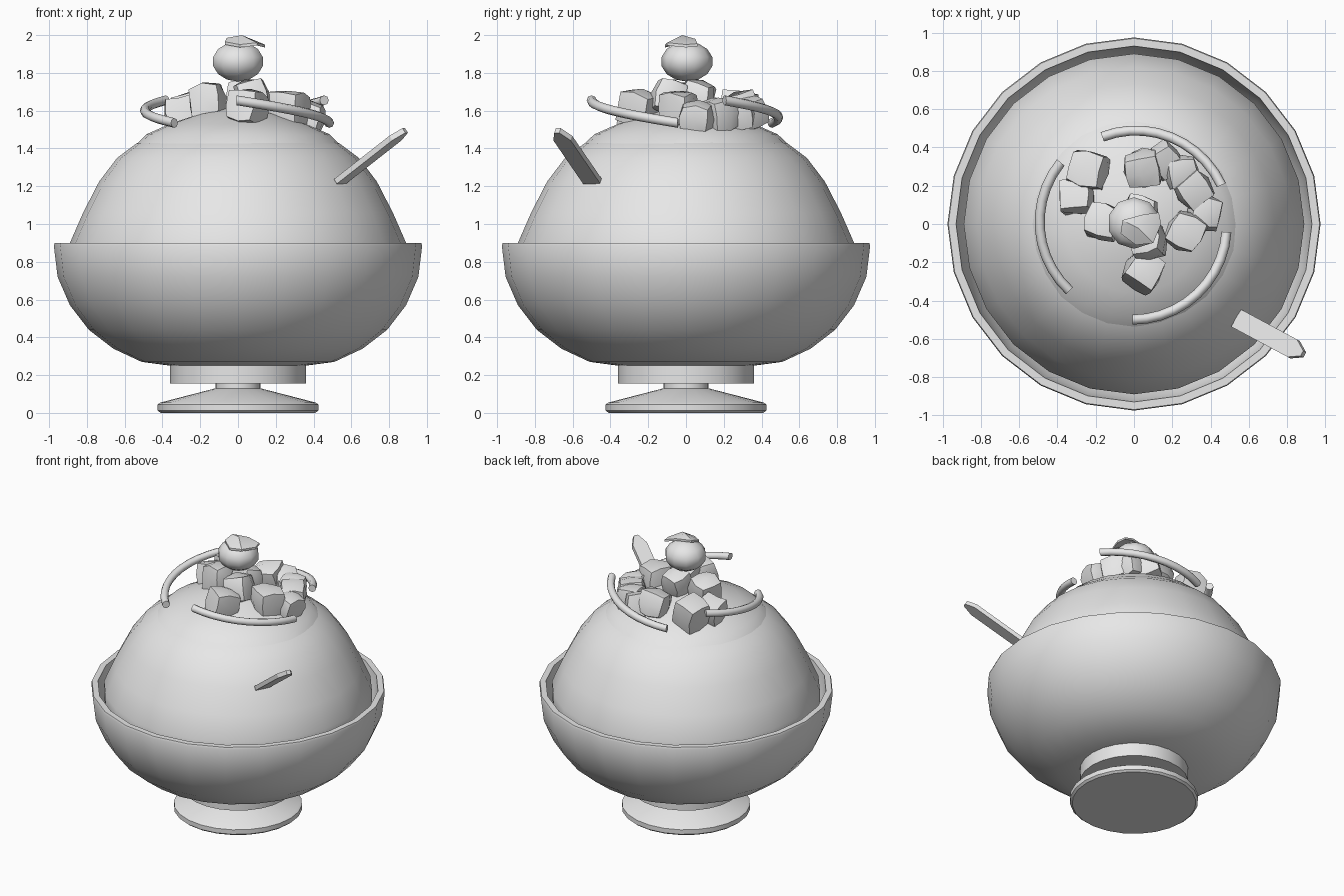
import bpy, bmesh, math, random
from mathutils import Vector, Matrix, Euler

if "Cube" in bpy.data.objects:
    bpy.data.objects.remove(bpy.data.objects["Cube"])
random.seed(4)

grey = bpy.data.materials.new("plain_grey")
grey.use_nodes = True
COLOUR = (0.8, 0.8, 0.8, 1)
grey.diffuse_color = COLOUR
grey.node_tree.nodes["Principled BSDF"].inputs["Base Color"].default_value = COLOUR


def finish(bm, name, angle=35):
    bmesh.ops.recalc_face_normals(bm, faces=bm.faces)
    mesh = bpy.data.meshes.new(name)
    bm.to_mesh(mesh)
    bm.free()
    mesh.materials.append(grey)
    ob = bpy.data.objects.new(name, mesh)
    bpy.context.collection.objects.link(ob)
    bpy.ops.object.select_all(action="DESELECT")
    ob.select_set(True)
    bpy.context.view_layer.objects.active = ob
    bpy.ops.object.shade_smooth_by_angle(angle=math.radians(angle))
    return ob


def skin(bm, rings):
    """Join successive closed rings of vertices with quads."""
    for a, b in zip(rings, rings[1:]):
        n = len(a)
        for i in range(n):
            j = (i + 1) % n
            bm.faces.new((a[i], a[j], b[j], b[i]))


def lathe(name, profile, sides=24, angle=35, wobble=None):
    """Revolve (radius, height) points about z, closing both ends."""
    bm = bmesh.new()
    rings = []
    for k, (r, z) in enumerate(profile):
        ring = []
        for i in range(sides):
            t = 2 * math.pi * i / sides
            dr, dz = wobble(k, i) if wobble else (0, 0)
            ring.append(bm.verts.new(((r + dr) * math.cos(t), (r + dr) * math.sin(t), z + dz)))
        rings.append(ring)
    skin(bm, rings)
    bm.faces.new(rings[0])
    bm.faces.new(rings[-1])
    return finish(bm, name, angle)


# Bowl, with its foot ring, wall and hollow inside
lathe("bowl", [(0.36, 0.155), (0.36, 0.25), (0.51, 0.27), (0.66, 0.34), (0.79, 0.44),
               (0.89, 0.57), (0.955, 0.72), (0.975, 0.885), (0.97, 0.9), (0.93, 0.9),
               (0.91, 0.73), (0.85, 0.6), (0.74, 0.47), (0.5, 0.33), (0.1, 0.3)])

# Pedestal under the bowl
lathe("pedestal", [(0.41, 0), (0.425, 0.012), (0.425, 0.045), (0.41, 0.055),
                   (0.12, 0.13), (0.12, 0.17)], angle=25)

# Heaped dome
lathe("ice_dome", [(0.7, 0.55), (0.84, 0.68), (0.89, 0.8), (0.89, 0.9), (0.82, 1.06),
                   (0.735, 1.225), (0.64, 1.35), (0.54, 1.425), (0.42, 1.48),
                   (0.2, 1.55), (0.02, 1.58)], angle=60)


# Syrup cap with a wavy lower edge
def drip(k, i):
    if k > 1:
        return 0, 0
    s = random.uniform(-0.01, 0.03) if k == 0 else 0.004 * (i % 2)
    return s, -0.8 * s


lathe("syrup_cap", [(0.535, 1.425), (0.485, 1.475), (0.36, 1.53), (0.2, 1.585), (0.02, 1.62)],
      angle=60, wobble=drip)


# Fruit chunks: softened, slightly irregular cubes
def chunk(name, centre, size, turn):
    bm = bmesh.new()
    bmesh.ops.create_cube(bm, size=size)
    bmesh.ops.subdivide_edges(bm, edges=bm.edges, cuts=1, use_grid_fill=True)
    rot = Euler((random.uniform(-0.3, 0.3), random.uniform(-0.3, 0.3), turn)).to_matrix()
    for v in bm.verts:
        ball = v.co.normalized() * size * 0.62
        jitter = Vector([random.uniform(-1, 1) for _ in range(3)]) * size * 0.05
        v.co = rot @ (v.co.lerp(ball, 0.55) + jitter) + Vector(centre)
    return finish(bm, name, 45)


chunks = [(-0.24, 0.28, 1.6, 0.19), (-0.3, 0.14, 1.58, 0.17), (-0.16, 0.01, 1.65, 0.18),
          (0.07, -0.09, 1.67, 0.17), (0.05, -0.25, 1.61, 0.18), (0.27, -0.04, 1.61, 0.18),
          (0.05, 0.29, 1.6, 0.18), (0.16, 0.33, 1.58, 0.16), (0.25, 0.27, 1.58, 0.16),
          (0.31, 0.18, 1.58, 0.17), (0.37, 0.06, 1.56, 0.16), (0.03, 0.06, 1.67, 0.16)]
for n, (x, y, z, s) in enumerate(chunks):
    chunk(f"fruit_chunk_{n + 1}", (x, y, z), s, random.uniform(0, 1.5))


# Curled peel strips: falling arcs spaced round the top
def strip(name, start, radius=0.5, tube=0.026, steps=10, sides=8):
    bm = bmesh.new()
    rings = []
    for k in range(steps + 1):
        u = k / steps
        t = math.radians(start + 86 * u)
        out = Vector((math.cos(t), math.sin(t), 0))
        centre = out * (radius - 0.015 * u) + Vector((0, 0, 1.655 - 0.12 * u))
        rings.append([bm.verts.new(centre + tube * (out * math.cos(a) + Vector((0, 0, math.sin(a)))))
                      for a in (2 * math.pi * i / sides for i in range(sides))])
    skin(bm, rings)
    bm.faces.new(rings[0])
    bm.faces.new(rings[-1])
    return finish(bm, name, 50)


for n, start in enumerate((24, 140, 269)):
    strip(f"peel_strip_{n + 1}", start)

# Cherry
bm = bmesh.new()
bmesh.ops.create_uvsphere(bm, u_segments=10, v_segments=7, radius=1)
bmesh.ops.transform(bm, verts=bm.verts, matrix=Matrix.Translation((0, 0.005, 1.86))
                    @ Matrix.Diagonal((0.142, 0.138, 0.106, 1)))
finish(bm, "cherry", 50)

# Small folded leaf on the cherry
bm = bmesh.new()
edge = [(-0.07, -0.05, 1.95), (0.01, -0.11, 1.935), (0.1, -0.1, 1.945),
        (0.142, 0.0, 1.935), (0.13, 0.06, 1.94), (0.05, 0.05, 1.965), (-0.06, 0.02, 1.97)]
layers = []
for dz in (0, 0.015):
    ring = [bm.verts.new((x, y, z + dz)) for x, y, z in edge]
    mid = bm.verts.new((0.02, -0.02, 1.985 + dz))
    for i in range(len(ring)):
        bm.faces.new((ring[i], ring[(i + 1) % len(ring)], mid))
    layers.append(ring)
skin(bm, layers)
finish(bm, "leaf", 30)

# Flat pointed stick leaning out of the dome
foot, tip = Vector((0.54, -0.495, 1.225)), Vector((0.885, -0.68, 1.495))
along = (tip - foot).normalized()
across = along.cross(Vector((0, 0, 1))).normalized()
normal = across.cross(along)
length = (tip - foot).length
outline = [(0, -0.052), (length - 0.07, -0.052), (length, -0.015),
           (length, 0.015), (length - 0.07, 0.052), (0, 0.052)]
bm = bmesh.new()
sheets = [[bm.verts.new(foot + along * u + across * v + normal * h) for u, v in outline]
          for h in (-0.015, 0.015)]
skin(bm, sheets)
for sheet in sheets:
    bm.faces.new(sheet)
finish(bm, "stick", 20)
